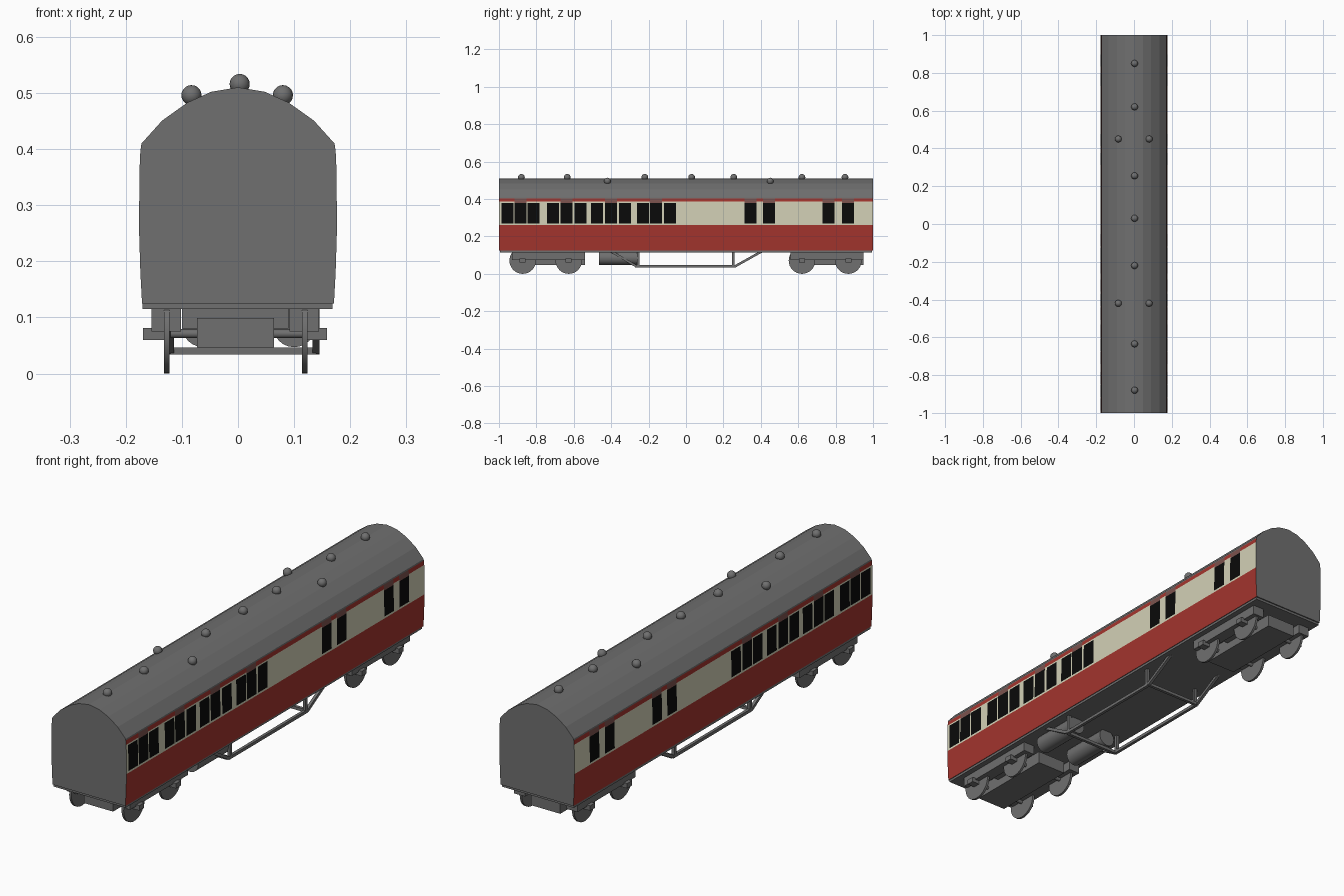
import bpy, bmesh, math
from mathutils import Vector

if "Cube" in bpy.data.objects:
    bpy.data.objects.remove(bpy.data.objects["Cube"], do_unlink=True)


def material(name, r, g, b):
    m = bpy.data.materials.new(name)
    m.use_nodes = True
    m.diffuse_color = (r, g, b, 1)
    m.node_tree.nodes["Principled BSDF"].inputs["Base Color"].default_value = (r, g, b, 1)
    return m


GREY = material("grey", 0.16, 0.16, 0.16)
RED = material("crimson", 0.37, 0.035, 0.027)
CREAM = material("cream", 0.65, 0.63, 0.47)
BLACK = material("window_black", 0.003, 0.003, 0.003)
DULL = material("dull_red", 0.2, 0.085, 0.075)


def finish(name, bm, mats=(GREY,), smooth=False):
    bmesh.ops.recalc_face_normals(bm, faces=bm.faces[:])
    mesh = bpy.data.meshes.new(name)
    bm.to_mesh(mesh)
    bm.free()
    for m in mats:
        mesh.materials.append(m)
    ob = bpy.data.objects.new(name, mesh)
    bpy.context.collection.objects.link(ob)
    if smooth:
        bpy.ops.object.select_all(action="DESELECT")
        ob.select_set(True)
        bpy.context.view_layer.objects.active = ob
        bpy.ops.object.shade_smooth_by_angle(angle=math.radians(40))
    return ob


def box(name, x0, x1, y0, y1, z0, z1):
    bm = bmesh.new()
    bmesh.ops.create_cube(bm, size=1)
    for v in bm.verts:
        v.co = Vector(((x0 + x1) / 2 + v.co.x * (x1 - x0),
                       (y0 + y1) / 2 + v.co.y * (y1 - y0),
                       (z0 + z1) / 2 + v.co.z * (z1 - z0)))
    return finish(name, bm)


def rod(name, a, b, radius, sides=24, smooth=True):
    a, b = Vector(a), Vector(b)
    bm = bmesh.new()
    bmesh.ops.create_cone(bm, cap_ends=True, segments=sides, radius1=radius,
                          radius2=radius, depth=(b - a).length)
    if sides == 4:
        bmesh.ops.rotate(bm, verts=bm.verts, matrix=Vector((1, 0)).to_3d().rotation_difference(
            Vector((1, 1, 0))).to_matrix())
    turn = (b - a).to_track_quat("Z", "Y").to_matrix()
    bmesh.ops.rotate(bm, verts=bm.verts, matrix=turn)
    bmesh.ops.translate(bm, verts=bm.verts, vec=(a + b) / 2)
    return finish(name, bm, smooth=smooth)


# Coach shell: one cross-section swept along y, cut at every window edge
WINDOWS = [-0.955, -0.885, -0.815, -0.71, -0.64, -0.565, -0.475, -0.402, -0.325,
           -0.23, -0.16, -0.085, 0.345, 0.445, 0.762, 0.865]
VENTED = [-0.885, -0.64, -0.402, -0.16, 0.345, 0.445, 0.762, 0.865]
HALF = 0.032
half = [(0.171, 0.125), (0.174, 0.18), (0.1765, 0.262), (0.1765, 0.27), (0.175, 0.38),
        (0.1748, 0.386), (0.173, 0.404), (0.172, 0.41), (0.135, 0.451), (0.09, 0.483),
        (0.048, 0.502)]
profile = half + [(0, 0.51)] + [(-x, z) for x, z in reversed(half)]
cuts = sorted([-1, 1] + [w + s * HALF for w in WINDOWS for s in (-1, 1)])


def near(y, centres):
    return any(abs(y - c) < HALF for c in centres)


def livery(c):
    if c.z > 0.405 or c.z < 0.126:
        return 0
    if c.z > 0.38:
        if near(c.y, VENTED):
            return 4
        return 1 if c.z > 0.386 else 2
    if c.z < 0.262:
        return 1
    return 3 if c.z > 0.27 and near(c.y, WINDOWS) else 2


bm = bmesh.new()
rings = [[bm.verts.new((x, y, z)) for x, z in profile] for y in cuts]
for r0, r1 in zip(rings, rings[1:]):
    for i in range(len(profile)):
        j = (i + 1) % len(profile)
        f = bm.faces.new((r0[i], r0[j], r1[j], r1[i]))
        f.material_index = livery(f.calc_center_median())
for ring in (rings[0], rings[-1]):
    bm.faces.new(ring)
finish("coach_body", bm, (GREY, RED, CREAM, BLACK, DULL))
box("floor_plate", -0.17, 0.168, -0.995, 0.995, 0.115, 0.126)

# Round roof ventilators
spots = [(0.003, y, 0.516) for y in (0.85, 0.62, 0.255, 0.03, -0.22, -0.635, -0.88)]
spots += [(x, y, 0.496) for x in (-0.083, 0.08) for y in (0.45, -0.42)]
for spot in spots:
    bm = bmesh.new()
    bmesh.ops.create_uvsphere(bm, u_segments=16, v_segments=10, radius=0.018)
    bmesh.ops.translate(bm, verts=bm.verts, vec=spot)
    finish("roof_ventilator", bm, smooth=True)

# Bogies with side frames, axle boxes, axles and wheels
for end, mid, axles in (("front", -0.735, (-0.873, -0.627)), ("rear", 0.753, (0.62, 0.868))):
    box(end + "_bogie_centre", -0.073, 0.064, mid - 0.195, mid + 0.195, 0.046, 0.099)
    box(end + "_bogie_bolster", -0.1, 0.09, mid - 0.07, mid + 0.07, 0.08, 0.118)
    for side, name in ((1, "left"), (-1, "right")):
        xs = sorted(-0.005 + side * d for d in (0.097, 0.149))
        box(f"{end}_{name}_side_frame", *xs, mid - 0.195, mid + 0.195, 0.075, 0.116)
        for y in axles:
            x = -0.004 + side * 0.123
            rod(f"{end}_{name}_wheel", (x - 0.005, y, 0.071), (x + 0.005, y, 0.071), 0.071, 32)
            xs = sorted(-0.005 + side * d for d in (0.12, 0.164))
            box(f"{end}_{name}_axle_box", *xs, y - 0.016, y + 0.016, 0.06, 0.081)
    for y in axles:
        rod(end + "_axle", (-0.12, y, 0.071), (0.115, y, 0.071), 0.008, 12)

# Underframe trusses joined by cross bars
T = 0.009
FRONT, REAR, LOW = -0.265, 0.262, 0.04
for name, x in (("left", 0.139), ("right", -0.12)):
    path = [(x, -0.4, 0.12), (x, FRONT, LOW), (x, REAR, LOW), (x, 0.405, 0.12)]
    for a, b in zip(path, path[1:]):
        rod(name + "_truss_bar", a, b, T, 4, False)
    for y in (FRONT + 0.01, REAR - 0.01):
        rod(name + "_truss_post", (x, y, LOW), (x, y, 0.12), T, 4, False)
for y in (FRONT, REAR):
    rod("truss_cross_bar", (-0.12, y, LOW), (0.139, y, LOW), T, 4, False)

# Brake cylinders under the floor
for x in (-0.062, 0.1):
    rod("brake_cylinder", (x, -0.465, 0.085), (x, -0.25, 0.085), 0.038)
